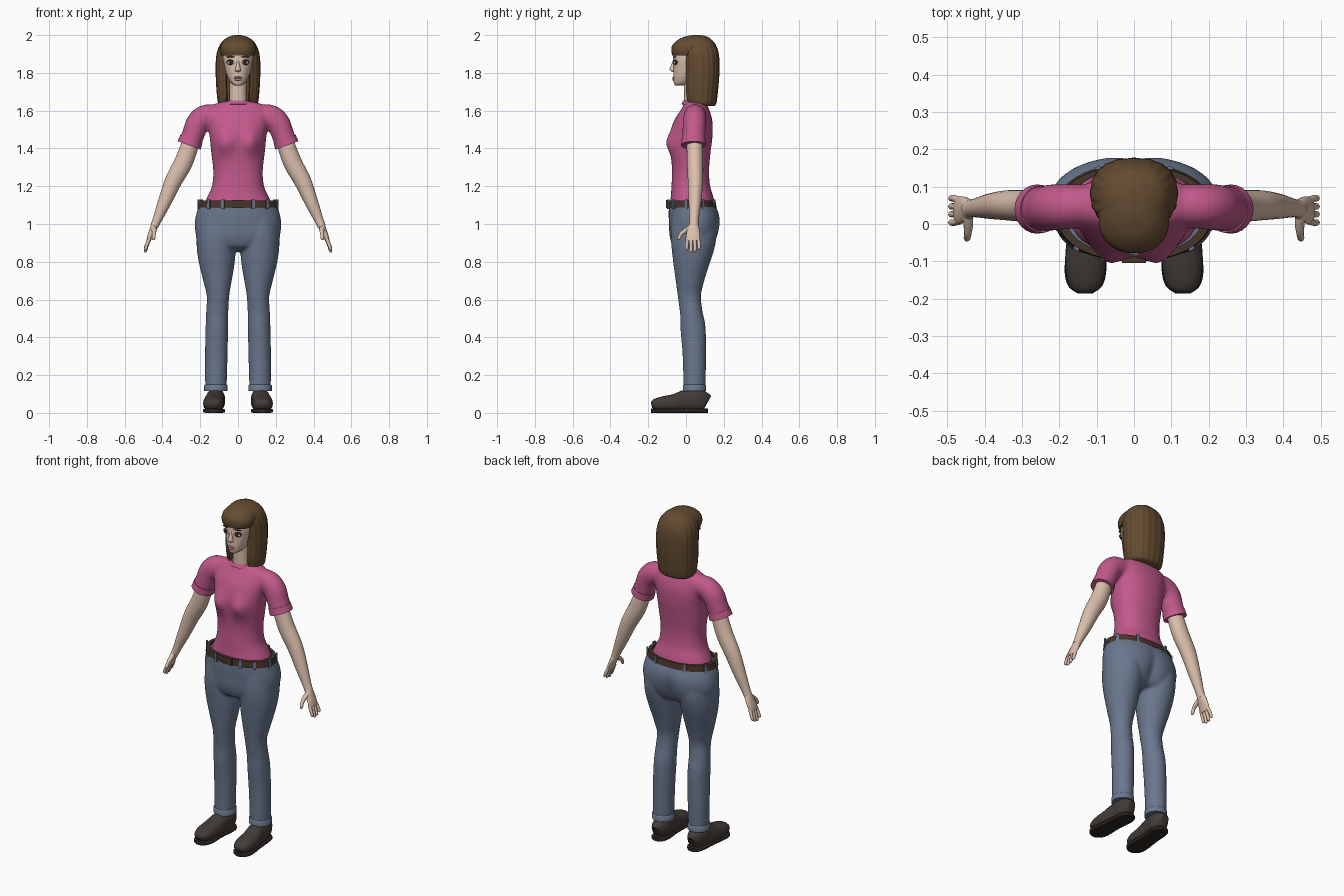
import bpy, bmesh, math
from mathutils import Vector

if "Cube" in bpy.data.objects:
    bpy.data.objects.remove(bpy.data.objects["Cube"])


def material(name, r, g, b):
    m = bpy.data.materials.new(name)
    m.use_nodes = True
    m.diffuse_color = (r, g, b, 1)
    m.node_tree.nodes["Principled BSDF"].inputs["Base Color"].default_value = (r, g, b, 1)
    return m


SKIN = material("skin", .72, .53, .42)
HAIR = material("brown hair", .125, .07, .03)
PINK = material("pink cotton", .54, .1, .26)
DENIM = material("blue grey denim", .145, .185, .27)
LEATHER = material("dark brown leather", .06, .035, .022)
SHOE = material("dark shoe", .055, .045, .038)
SOLE = material("shoe sole", .025, .018, .015)
WHITE = material("eye white", .6, .55, .5)
DARK = material("dark eye", .025, .02, .018)
LIP = material("lip", .5, .27, .22)


def spline(keys, steps=6):
    """Smooth curve through rows of numbers."""
    rows = []
    for i in range(len(keys) - 1):
        a, b, c, d = keys[max(i - 1, 0)], keys[i], keys[i + 1], keys[min(i + 2, len(keys) - 1)]
        for s in range(steps):
            t = s / steps
            rows.append([q + t * (r - p + t * (2 * p - 5 * q + 4 * r - u + t * (3 * (q - r) + u - p))) / 2
                         for p, q, r, u in zip(a, b, c, d)])
    return rows + [list(keys[-1])]


def rounded(angle, power):
    c, s = math.cos(angle), math.sin(angle)
    return math.copysign(abs(c) ** power, c), math.copysign(abs(s) ** power, s)


def level(z, rx, front, back, cx=0, power=.9, n=48):
    """Horizontal cross-section from half width, front and back."""
    pts = []
    for i in range(n):
        c, s = rounded(math.tau * i / n, power)
        pts.append(Vector((cx + rx * c, (front + back) / 2 + (back - front) / 2 * s, z)))
    return pts


def stack(keys, steps=6, **opts):
    return [level(*row, **opts) for row in spline(keys, steps)]


def tube(keys, ref=(0, 1, 0), steps=6, power=1, n=24):
    """Rows of x, y, z, thickness, width; width runs along ref."""
    rows = spline(keys, steps)
    rings = []
    for i, (x, y, z, thick, wide) in enumerate(rows):
        tangent = (Vector(rows[min(i + 1, len(rows) - 1)][:3]) - Vector(rows[max(i - 1, 0)][:3])).normalized()
        side = Vector(ref)
        side = (side - tangent * side.dot(tangent)).normalized()
        normal = tangent.cross(side)
        ring = []
        for k in range(n):
            c, s = rounded(math.tau * k / n, power)
            ring.append(Vector((x, y, z)) + normal * thick * c + side * wide * s)
        rings.append(ring)
    return rings


def mirrored(shells):
    return shells + [[[Vector((-p.x, p.y, p.z)) for p in ring] for ring in sh] for sh in shells]


def finish(name, bm, mat, fuse=0):
    bmesh.ops.recalc_face_normals(bm, faces=bm.faces)
    mesh = bpy.data.meshes.new(name)
    bm.to_mesh(mesh)
    bm.free()
    mesh.materials.append(mat)
    ob = bpy.data.objects.new(name, mesh)
    bpy.context.collection.objects.link(ob)
    bpy.ops.object.select_all(action="DESELECT")
    ob.select_set(True)
    bpy.context.view_layer.objects.active = ob
    bpy.ops.object.shade_smooth_by_angle(angle=math.radians(50))
    if fuse:
        remesh = ob.modifiers.new("Fuse", "REMESH")
        remesh.mode, remesh.voxel_size, remesh.use_smooth_shade = "VOXEL", fuse, True
        smooth = ob.modifiers.new("Soften", "SMOOTH")
        smooth.factor, smooth.iterations = .5, 8
    return ob


def skin_over(name, shells, mat, fuse=0, loop=False):
    bm = bmesh.new()
    for rings in shells:
        vs = [[bm.verts.new(p) for p in ring] for ring in rings]
        pairs = list(zip(vs, vs[1:])) + ([(vs[-1], vs[0])] if loop else [])
        for a, b in pairs:
            for k in range(len(a)):
                j = (k + 1) % len(a)
                bm.faces.new((a[k], a[j], b[j], b[k]))
        if not loop:
            bm.faces.new(vs[0])
            bm.faces.new(vs[-1])
    return finish(name, bm, mat, fuse)


def blob(name, pos, size, mat, turn=0, box=False):
    bm = bmesh.new()
    if box:
        bmesh.ops.create_cube(bm, size=2)
    else:
        bmesh.ops.create_uvsphere(bm, u_segments=20, v_segments=12, radius=1)
    bmesh.ops.scale(bm, vec=size, verts=bm.verts)
    ob = finish(name, bm, mat)
    ob.location = pos
    ob.rotation_euler.z = turn
    return ob


def bump(x, centre, width):
    return math.exp(-((x - centre) / width) ** 2)


# Shirt: torso with bust, fused with the sleeves
torso = stack([(1.11, .178, -.085, .152), (1.15, .16, -.08, .143), (1.2, .138, -.077, .128),
               (1.28, .131, -.074, .122), (1.38, .142, -.08, .13), (1.46, .15, -.085, .14),
               (1.54, .162, -.066, .14), (1.6, .165, -.03, .125), (1.635, .125, -.01, .108),
               (1.65, .06, -.012, .09)])
for ring in torso:
    for p in ring:
        if p.y < 0:
            p.y -= .03 * bump(abs(p.x), .07, .045) * bump(p.z, 1.425, .06)
sleeve = tube([(.1, .05, 1.57, .06, .055), (.17, .047, 1.567, .065, .06), (.212, .045, 1.535, .063, .062),
               (.235, .042, 1.48, .06, .061), (.257, .04, 1.42, .06, .061)])
skin_over("shirt", [torso] + mirrored([sleeve]), PINK, fuse=.008)
skin_over("sleeve_cuffs", mirrored([tube([(.246, .04, 1.452, .062, .063), (.259, .04, 1.416, .065, .066)])]), PINK)
skin_over("collar", [[level(1.635, .068, -.024, .1), level(1.655, .058, -.014, .092),
                      level(1.65, .05, -.008, .085), level(1.63, .05, -.008, .085)]], PINK, loop=True)

# Jeans: pelvis fused with the legs
pelvis = stack([(.855, .03, .0, .06), (.875, .12, -.06, .13), (.91, .21, -.08, .158), (.95, .224, -.088, .174),
                (1, .229, -.09, .182), (1.05, .222, -.092, .177), (1.11, .204, -.09, .152)])
for ring in pelvis:
    for p in ring:
        if p.y > .06:
            p.y -= .022 * bump(p.x, 0, .035) * bump(p.z, .93, .1)
leg_keys = [(.12, .117, .045, .057, .059), (.3, .115, .044, .06, .062), (.45, .112, .037, .06, .067),
            (.53, .11, .028, .059, .06), (.62, .106, .018, .06, .062), (.7, .108, .02, .076, .076),
            (.8, .112, .028, .096, .098), (.88, .115, .036, .104, .115), (.95, .115, .041, .104, .122),
            (1.03, .11, .04, .1, .115)]
leg = tube([(x, y, z, rx, ry) for z, x, y, rx, ry in leg_keys])
skin_over("jeans", [pelvis] + mirrored([leg]), DENIM, fuse=.008)
skin_over("jeans_cuffs", mirrored([[level(z, r, .045 - r, .045 + r, cx=.117, power=1)
                                    for z, r in ((.115, .062), (.145, .062), (.15, .058))]]), DENIM)

# Belt with buckle and loops
skin_over("belt", [[level(1.088, .19, -.08, .14), level(1.088, .212, -.1, .162),
                    level(1.124, .207, -.098, .156), level(1.124, .185, -.082, .142)]], LEATHER, loop=True)
blob("buckle", (0, -.099, 1.106), (.032, .006, .02), LEATHER, box=True)
for i, deg in enumerate((-70, -45, -10, 25, 65)):
    for s in (1, -1):
        c, k = rounded(math.radians(deg), .9)
        blob(f"belt_loop_{i}_{'left' if s > 0 else 'right'}", (s * .211 * c, .03 + .131 * k, 1.105),
             (.004, .008, .026), DENIM, turn=s * math.atan2(k * .21, c * .13), box=True)

# Arms and hands
arm = tube([(.24, .045, 1.46, .045, .042), (.287, .048, 1.33, .049, .043), (.343, .05, 1.225, .045, .04),
            (.39, .047, 1.113, .035, .033), (.425, .043, 1.03, .025, .025), (.442, .041, .99, .022, .024)])
palm = tube([(.438, .041, 1, .021, .024), (.453, .039, .965, .017, .034), (.466, .037, .935, .014, .037),
             (.474, .036, .91, .011, .035)])
thumb = tube([(.447, .03, .985, .014, .014), (.444, .0, .966, .013, .013), (.445, -.025, .948, .01, .01),
              (.447, -.038, .925, .009, .009), (.447, -.041, .915, .004, .004)], ref=(1, 0, 0), n=12)
fingers = []
for y, spread, length in ((.008, -.004, .055), (.026, 0, .066), (.045, .002, .062), (.063, .006, .05)):
    fingers.append(tube([(.468, y, .925, .01, .01), (.482, y + spread, .918 - length / 2, .009, .009),
                         (.49, y + spread, .923 - length, .008, .008),
                         (.492, y + spread, .915 - length, .003, .003)], n=12))
skin_over("arms", mirrored([arm]), SKIN)
skin_over("hands", mirrored([palm, thumb] + fingers), SKIN)

# Shoes
upper = tube([(.131, -.183, .04, .014, .02), (.131, -.165, .044, .03, .042), (.13, -.12, .048, .04, .054),
              (.128, -.06, .053, .047, .054), (.122, 0, .064, .058, .05), (.118, .06, .067, .06, .05),
              (.118, .102, .06, .048, .036), (.118, .114, .055, .035, .02)], ref=(1, 0, 0), power=.85)
sole = tube([(.131, -.186, .011, .011, .02), (.131, -.165, .011, .011, .046), (.13, -.12, .011, .011, .056),
             (.125, -.03, .011, .011, .05), (.118, .06, .011, .011, .05), (.118, .1, .011, .011, .04),
             (.118, .117, .011, .011, .02)], ref=(1, 0, 0), power=.4)
skin_over("shoes", mirrored([upper]), SHOE)
skin_over("soles", mirrored([sole]), SOLE)

# Head and neck
skin_over("head", [stack([(1.733, .014, -.056, -.02), (1.745, .034, -.064, .03), (1.78, .056, -.067, .08),
                          (1.83, .072, -.067, .12), (1.88, .079, -.068, .13), (1.94, .07, -.055, .12),
                          (1.97, .035, -.02, .09)])], SKIN)
skin_over("neck", [stack([(1.6, .055, -.01, .09), (1.66, .046, -.01, .08), (1.78, .045, -.012, .08)])], SKIN)
skin_over("nose", [stack([(1.805, .006, -.07, -.05), (1.812, .017, -.083, -.05), (1.825, .013, -.086, -.05),
                          (1.85, .008, -.075, -.05), (1.875, .006, -.066, -.05)], n=16)], SKIN)
blob("upper_lip", (0, -.063, 1.775), (.022, .009, .006), LIP)
blob("lower_lip", (0, -.064, 1.765), (.019, .009, .007), LIP)
for s, side in ((1, "left"), (-1, "right")):
    blob(side + "_eye_rim", (s * .038, -.056, 1.857), (.023, .01, .0145), DARK, turn=s * .25)
    blob(side + "_eye", (s * .038, -.059, 1.855), (.02, .009, .01), WHITE, turn=s * .25)
    blob(side + "_iris", (s * .037, -.065, 1.856), (.011, .005, .011), DARK, turn=s * .25)
    blob(side + "_brow", (s * .04, -.061, 1.885), (.024, .006, .004), HAIR, turn=s * .25)

# Hair: long back with a hollow for face and neck, and a fringe
long_hair = stack([(1.625, .09, .005, .15), (1.64, .104, .0, .16), (1.7, .112, -.01, .168), (1.8, .117, -.012, .176),
                   (1.88, .115, -.016, .175), (1.93, .104, -.02, .165), (1.97, .08, -.005, .142),
                   (1.992, .045, .02, .105), (1.998, .01, .05, .07)], n=120, power=.85)
for ring in long_hair:
    for i, p in enumerate(ring):
        if p.y < .06 and p.z < 1.9 and abs(p.x) < .06:
            p.y = max(p.y, .045)
        elif p.z < 1.96:
            ripple = 1 + .012 * math.cos(math.tau * i / 6)
            p.x, p.y = p.x * ripple, .08 + (p.y - .08) * ripple
skin_over("long_hair", [long_hair], HAIR)
skin_over("fringe", [stack([(1.893, .086, -.073, .08), (1.92, .094, -.078, .1), (1.95, .09, -.07, .12),
                            (1.98, .066, -.035, .13), (1.996, .035, .01, .1), (2, .01, .04, .07)])], HAIR)
